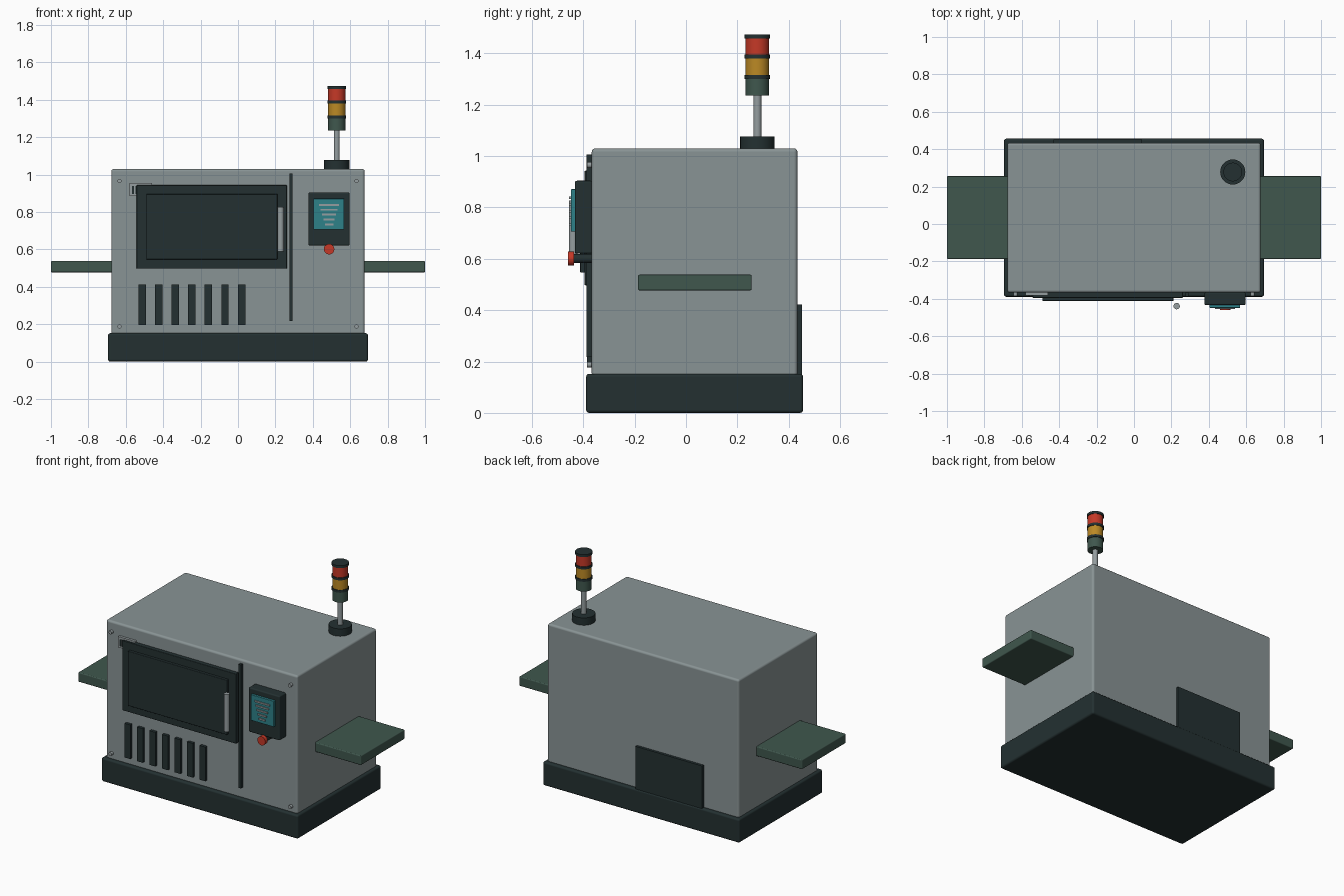
import bpy, bmesh, math
from mathutils import Matrix, Vector

if "Cube" in bpy.data.objects:
    bpy.data.objects.remove(bpy.data.objects["Cube"])


def material(name, r, g, b):
    m = bpy.data.materials.new(name)
    m.diffuse_color = (r, g, b, 1)
    m.use_nodes = True
    m.node_tree.nodes["Principled BSDF"].inputs["Base Color"].default_value = m.diffuse_color
    return m


GREY = material("cabinet grey", 0.25, 0.295, 0.30)
DARK = material("dark slate", 0.017, 0.030, 0.031)
GREEN = material("deep green", 0.050, 0.095, 0.075)
TEAL = material("screen teal", 0.027, 0.22, 0.25)
RED = material("signal red", 0.56, 0.04, 0.02)
AMBER = material("signal amber", 0.50, 0.25, 0.018)
STEEL = material("light steel", 0.30, 0.34, 0.35)


def finish(name, bm, mat):
    me = bpy.data.meshes.new(name)
    bm.to_mesh(me)
    bm.free()
    me.materials.append(mat)
    me.shade_smooth()
    ob = bpy.data.objects.new(name, me)
    bpy.context.collection.objects.link(ob)
    return ob


def box(name, x, y, z, mat, bevel=0.0):
    """Box from (min, max) pairs, optionally with rounded edges."""
    lo, hi = Vector((x[0], y[0], z[0])), Vector((x[1], y[1], z[1]))
    bm = bmesh.new()
    bmesh.ops.create_cube(bm, size=1, matrix=Matrix.Translation((lo + hi) / 2)
                          @ Matrix.Diagonal((*(hi - lo), 1)))
    ob = finish(name, bm, mat)
    if bevel:
        mod = ob.modifiers.new("rounded edges", 'BEVEL')
        mod.width, mod.segments, mod.harden_normals = bevel, 3, True
    else:
        ob.data.shade_flat()
    return ob


def cylinder(name, centre, radius, depth, mat, axis='Z', sides=32):
    bm = bmesh.new()
    turn = Matrix.Rotation(math.pi / 2, 4, 'X') if axis == 'Y' else Matrix()
    bmesh.ops.create_cone(bm, cap_ends=True, segments=sides, radius1=radius, radius2=radius,
                          depth=depth, matrix=Matrix.Translation(centre) @ turn)
    ob = finish(name, bm, mat)
    ob.data.set_sharp_from_angle(angle=math.radians(35))
    return ob


# Cabinet and plinth
FRONT = -0.367
box("plinth", (-0.695, 0.695), (-0.389, 0.456), (0, 0.152), DARK, 0.012)
box("cabinet", (-0.677, 0.677), (FRONT, 0.434), (0.14, 1.03), GREY, 0.014)

# Side trays
for side, name in ((-1, "left_tray"), (1, "right_tray")):
    box(name, sorted((side * 0.66, side * 1.0)), (-0.187, 0.256), (0.477, 0.538), GREEN, 0.006)

# Front door with raised window and handle
box("door_frame", (-0.543, 0.262), (-0.395, FRONT + 0.002), (0.497, 0.943), DARK, 0.004)
box("door_window", (-0.490, 0.211), (-0.412, -0.39), (0.546, 0.896), DARK, 0.004)
cylinder("door_handle", (0.228, -0.439, 0.708), 0.017, 0.238, STEEL)

# Panel seam and ventilation slots
box("front_seam", (0.275, 0.291), (-0.387, FRONT + 0.002), (0.217, 1.006), DARK)
for i in range(7):
    cx = -0.511 + i * 0.0883
    box(f"vent_{i + 1}", (cx - 0.02, cx + 0.02), (-0.386, FRONT + 0.002), (0.195, 0.413), DARK)

# Corner screws
for i, (sx, z) in enumerate(((-1, 0.965), (1, 0.965), (-1, 0.188), (1, 0.188))):
    cylinder(f"screw_{i + 1}", (sx * 0.634, -0.376, z), 0.011, 0.02, STEEL, 'Y', 16)

# Rating plate behind the door corner
box("rating_plate", (-0.58, -0.46), (-0.383, FRONT + 0.002), (0.885, 0.954), STEEL)
for i, (a, b) in enumerate(((-0.566, -0.556), (-0.549, -0.515))):
    box(f"rating_plate_mark_{i + 1}", (a, b), (-0.386, -0.38), (0.897, 0.939), DARK)

# Control panel with screen, display bars and stop button
box("control_panel", (0.377, 0.597), (-0.433, FRONT + 0.002), (0.62, 0.904), DARK, 0.008)
box("screen", (0.404, 0.567), (-0.448, -0.43), (0.706, 0.871), TEAL, 0.002)
for i in range(5):
    half = 0.0535 - i * 0.0078
    z = 0.838 - i * 0.0262
    box(f"display_bar_{i + 1}", (0.487 - half, 0.487 + half), (-0.455, -0.446),
        (z - 0.005, z + 0.005), STEEL)
cylinder("stop_button_collar", (0.487, -0.405, 0.601), 0.018, 0.08, DARK, 'Y')
cylinder("stop_button", (0.487, -0.448, 0.601), 0.028, 0.024, RED, 'Y')

# Rear service panel
box("rear_panel", (-0.43, 0.042), (0.43, 0.451), (0.145, 0.422), DARK)

# Signal tower, stacked from bottom to top
for name, z0, z1, radius, mat in (
        ("tower_foot", 1.028, 1.077, 0.067, DARK),
        ("tower_pole", 1.07, 1.24, 0.0155, STEEL),
        ("green_lamp", 1.235, 1.301, 0.046, GREEN),
        ("lower_ring", 1.300, 1.316, 0.050, DARK),
        ("amber_lamp", 1.315, 1.379, 0.046, AMBER),
        ("upper_ring", 1.379, 1.395, 0.050, DARK),
        ("red_lamp", 1.394, 1.458, 0.046, RED),
        ("tower_cap", 1.457, 1.473, 0.050, DARK)):
    cylinder(name, (0.528, 0.278, (z0 + z1) / 2), radius, z1 - z0, mat)
